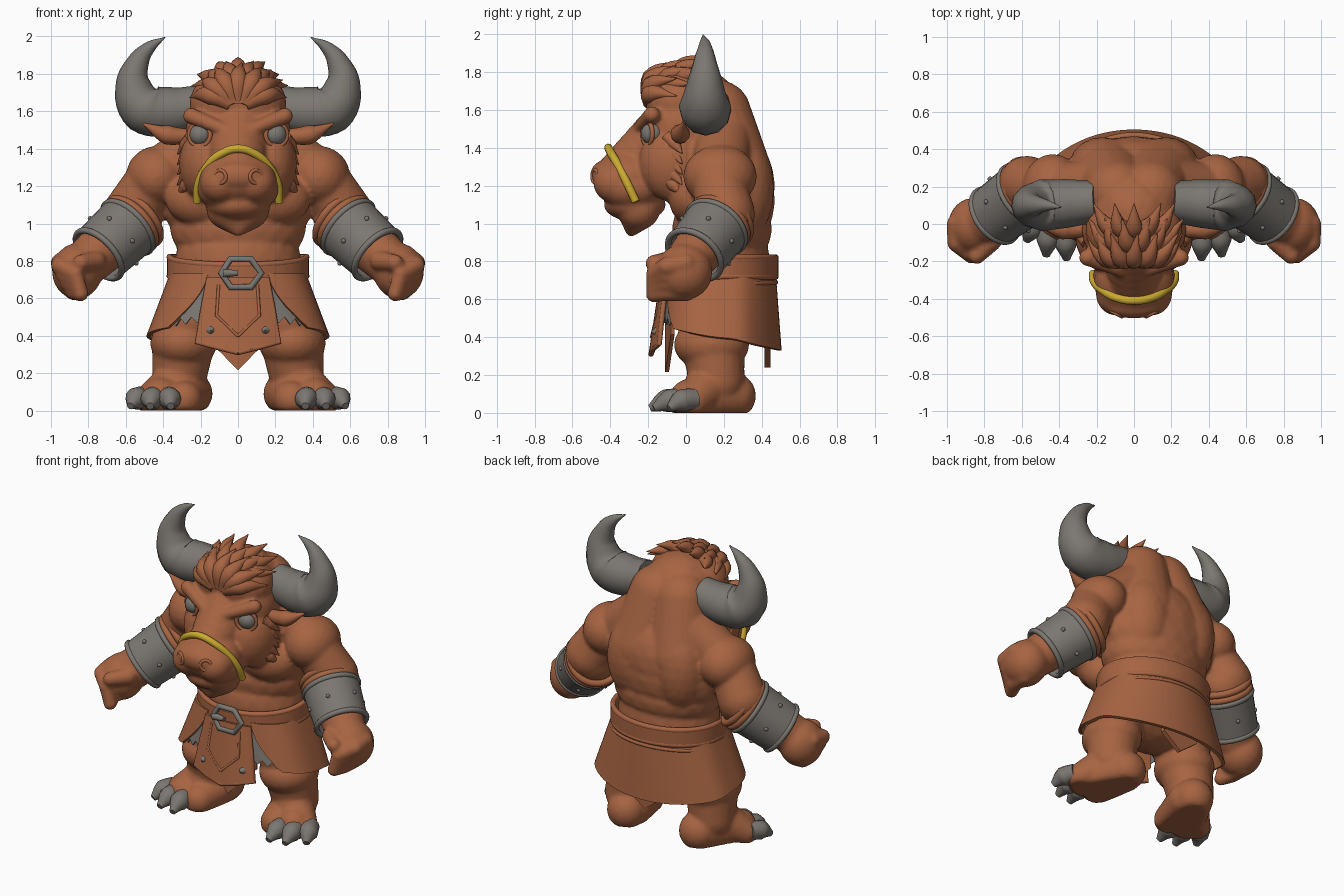
import bpy, bmesh
from math import sin, cos, pi, radians, copysign
from mathutils import Vector, Matrix

cube = bpy.data.objects.get("Cube")
if cube:
    bpy.data.objects.remove(cube)


def material(name, rgb):
    m = bpy.data.materials.new(name)
    m.use_nodes = True
    m.diffuse_color = (*rgb, 1)
    m.node_tree.nodes["Principled BSDF"].inputs["Base Color"].default_value = (*rgb, 1)
    return m


BROWN = material("hide_brown", (0.385, 0.127, 0.054))
GREY = material("horn_grey", (0.2, 0.183, 0.165))
YELLOW = material("strap_yellow", (0.6, 0.4, 0.03))


def add(name, mesh, mat, mirror=False, thick=0):
    """Link a mesh built in world space, optionally thickened and mirrored."""
    mesh.materials.clear()
    mesh.materials.append(mat)
    mesh.shade_smooth()
    ob = bpy.data.objects.new(name, mesh)
    bpy.context.collection.objects.link(ob)
    if thick:
        s = ob.modifiers.new("thickness", "SOLIDIFY")
        s.thickness, s.offset = thick, 0
    if mirror:
        ob.modifiers.new("mirror", "MIRROR")
    e = ob.modifiers.new("sharp_edges", "EDGE_SPLIT")
    e.split_angle = radians(42)
    return ob


def tube(name, pts, radii, mat, mirror=False, closed=False, sharp=False):
    """Round tube through points with a radius at each (or one for all)."""
    cu = bpy.data.curves.new(name, "CURVE")
    cu.dimensions, cu.bevel_depth, cu.bevel_resolution = "3D", 1, 4
    cu.resolution_u, cu.use_fill_caps = (1 if sharp else 6), True
    sp = cu.splines.new("BEZIER")
    sp.bezier_points.add(len(pts) - 1)
    sp.use_cyclic_u = closed
    for i, (bp, p) in enumerate(zip(sp.bezier_points, pts)):
        bp.co = p
        bp.radius = radii[i] if isinstance(radii, (list, tuple)) else radii
    for bp in sp.bezier_points:
        bp.handle_left_type = bp.handle_right_type = "VECTOR" if sharp else "AUTO"
    tmp = bpy.data.objects.new(name + "_path", cu)
    mesh = bpy.data.meshes.new_from_object(tmp)
    bpy.data.objects.remove(tmp)
    return add(name, mesh, mat, mirror)


def sheet(name, fn, nu, nv, mat, thick=0.02, mirror=False):
    """Thick surface from fn(u, v), both running 0 to 1."""
    bm = bmesh.new()
    g = [[bm.verts.new(fn(i / nu, j / nv)) for j in range(nv + 1)] for i in range(nu + 1)]
    for i in range(nu):
        for j in range(nv):
            bm.faces.new((g[i][j], g[i + 1][j], g[i + 1][j + 1], g[i][j + 1]))
    bmesh.ops.remove_doubles(bm, verts=bm.verts, dist=1e-4)
    bmesh.ops.recalc_face_normals(bm, faces=bm.faces)
    mesh = bpy.data.meshes.new(name)
    bm.to_mesh(mesh)
    bm.free()
    return add(name, mesh, mat, mirror, thick)


def ring(center, axis, r, n=20):
    q = Vector(axis).to_track_quat("Z", "Y")
    return [Vector(center) + q @ Vector((r * cos(2 * pi * i / n), r * sin(2 * pi * i / n), 0))
            for i in range(n)]


def ball(name, center, r, mat):
    bm = bmesh.new()
    bmesh.ops.create_icosphere(bm, subdivisions=3, radius=r, matrix=Matrix.Translation(center))
    mesh = bpy.data.meshes.new(name)
    bm.to_mesh(mesh)
    bm.free()
    return add(name, mesh, mat, True)


# Body: overlapping masses fused into one smooth skin
body = bmesh.new()


def blob(c, r, both=True):
    for s in ((1, -1) if both else (1,)):
        m = Matrix.Translation((c[0] * s, c[1], c[2])) @ Matrix.Diagonal((*r, 1))
        bmesh.ops.create_icosphere(body, subdivisions=3, radius=1, matrix=m)


def limb(a, ra, b, rb, both=True, n=7):
    for i in range(n):
        t = i / (n - 1)
        r = ra + (rb - ra) * t
        blob(Vector(a).lerp(Vector(b), t), (r, r, r), both)


# torso
blob((0, 0.2, 1.12), (0.41, 0.27, 0.3), False)
blob((0, 0.19, 0.97), (0.365, 0.265, 0.22), False)
blob((0, 0.18, 0.8), (0.34, 0.265, 0.26), False)
blob((0, 0.18, 0.58), (0.34, 0.25, 0.2), False)
blob((0, 0.22, 1.2), (0.34, 0.25, 0.3), False)
blob((0.18, 0.05, 1.13), (0.21, 0.14, 0.15))
blob((0.17, 0.3, 1.18), (0.18, 0.165, 0.28))
limb((0.09, 0.165, 1.58), 0.18, (0.14, 0.245, 1.25), 0.215, n=12)
limb((0.14, 0.2, 1.46), 0.16, (0.4, 0.18, 1.27), 0.145, n=10)
# head, muzzle and beard
blob((0, 0.05, 1.5), (0.275, 0.27, 0.33), False)
blob((0.07, -0.03, 1.64), (0.19, 0.185, 0.17))
blob((0.1, -0.03, 1.5), (0.18, 0.19, 0.2))
limb((0, -0.05, 1.5), 0.19, (0, -0.31, 1.29), 0.135, False)
blob((0, -0.3, 1.24), (0.215, 0.19, 0.155), False)
blob((0.08, -0.29, 1.19), (0.14, 0.17, 0.12))
blob((0.095, -0.37, 1.215), (0.11, 0.12, 0.11))
blob((0, -0.44, 1.255), (0.15, 0.065, 0.075), False)
blob((0, -0.27, 1.1), (0.175, 0.165, 0.09), False)
limb((0.055, -0.25, 1.08), 0.115, (0, -0.29, 0.96), 0.03)
blob((0.17, -0.06, 1.32), (0.145, 0.19, 0.21))
limb((0.07, -0.25, 1.5), 0.035, (0.25, -0.18, 1.575), 0.045)
# arms
blob((0.435, 0.18, 1.25), (0.165, 0.195, 0.165))
limb((0.49, 0.18, 1.18), 0.145, (0.57, 0.21, 1.05), 0.155)
limb((0.56, 0.19, 1.02), 0.155, (0.82, 0, 0.78), 0.125, n=10)
blob((0.86, -0.01, 0.745), (0.135, 0.15, 0.15))
for k in range(4):
    knuckle = (0.95 - 0.025 * k, -0.1, 0.775 - 0.045 * k)
    limb((0.95 - 0.025 * k, 0, 0.79 - 0.05 * k), 0.052, knuckle, 0.05)
    limb(knuckle, 0.05, (0.87 - 0.01 * k, -0.17, 0.73 - 0.035 * k), 0.042)
limb((0.76, -0.09, 0.8), 0.055, (0.84, -0.17, 0.79), 0.045)
# legs and feet
blob((0.265, 0.14, 0.48), (0.175, 0.185, 0.2))
blob((0.29, 0.135, 0.36), (0.18, 0.2, 0.14))
limb((0.295, 0.145, 0.33), 0.165, (0.315, 0.165, 0.17), 0.145)
limb((0.27, 0.245, 0.09), 0.125, (0.41, 0.02, 0.07), 0.11)
limb((0.25, 0.2, 0.09), 0.115, (0.29, 0, 0.06), 0.1)
limb((0.33, 0.12, 0.14), 0.13, (0.47, 0.04, 0.06), 0.085)
for v in body.verts:
    v.co.z = max(v.co.z, 0)
mesh = bpy.data.meshes.new("body")
body.to_mesh(mesh)
body.free()
skin = add("body", mesh, BROWN)
skin.modifiers.clear()
fuse = skin.modifiers.new("fuse", "REMESH")
fuse.mode, fuse.voxel_size, fuse.use_smooth_shade = "VOXEL", 0.013, True
relax = skin.modifiers.new("relax", "SMOOTH")
relax.factor, relax.iterations = 0.5, 4

# Horns and ears
tube("horn", [(0.2, 0.12, 1.63), (0.36, 0.11, 1.6), (0.5, 0.1, 1.62), (0.56, 0.1, 1.74),
              (0.535, 0.1, 1.86), (0.475, 0.1, 1.94), (0.39, 0.09, 1.995)],
     [0.11, 0.13, 0.138, 0.096, 0.06, 0.034, 0.003], GREY, True)
tube("ear", [(0.27, -0.03, 1.465), (0.38, -0.03, 1.475), (0.51, -0.01, 1.535)],
     [0.04, 0.052, 0.004], BROWN, True)

# Face details
ball("eye", (0.2, -0.178, 1.475), 0.06, GREY)
tube("eyelid", ring((0.205, -0.203, 1.475), (0.45, -1, 0), 0.062), 0.012, BROWN, True, True)
tube("nostril", ring((0.095, -0.48, 1.25), (0.5, -1, 0), 0.034, 10), 0.01, BROWN, True, True)
half = [(0.095, -0.395, 1.37), (0.165, -0.357, 1.305), (0.212, -0.312, 1.215), (0.22, -0.265, 1.115)]
strap = [(-x, y, z) for x, y, z in reversed(half)] + [(0, -0.41, 1.4)] + half
tube("muzzle_strap", strap, 0.022, YELLOW)

# Mane: fans of locks lying back over the crown, plus cheek fur
for row in range(3):
    for i in range(7 - row):
        a = (i - (6 - row) / 2) * 0.5
        x, lift = sin(a), cos(a)
        y = -0.19 + 0.08 * row
        tube("mane_lock", [(0.04 * x, y, 1.64 + 0.06 * row),
                           (0.15 * x, y + 0.01, 1.68 + 0.09 * lift + 0.025 * row),
                           (0.26 * x + 0.02 * (i % 2), y + 0.14, 1.66 + 0.2 * lift + 0.015 * row)],
             [0.04, 0.052, 0.002], BROWN)
for i in range(5):
    z = 1.2 + 0.055 * i
    tube("cheek_fur", [(0.25, -0.1, z + 0.04), (0.28, -0.06, z), (0.325, -0.02, z - 0.05)],
         [0.035, 0.035, 0.002], BROWN, True)

# Bracers with rims, studs and leather bands
start, end = Vector((0.59, 0.16, 0.98)), Vector((0.745, 0.045, 0.835))
axis = end - start


def bracer(u, v):
    return ring(start.lerp(end, v), axis, 0.168 - 0.012 * v, 28)[round(u * 28) % 28]


sheet("bracer", bracer, 28, 3, GREY, 0.02, True)
for t in (0, 1):
    tube("bracer_rim", ring(start.lerp(end, t), axis, 0.171 - 0.012 * t), 0.017, GREY, True, True)
for t in (-0.13, -0.3):
    tube("arm_band", ring(start.lerp(end, t), axis, 0.163), 0.022, BROWN, True, True)
for p in ring(start.lerp(end, 0.5), axis, 0.172, 6):
    ball("bracer_stud", p, 0.013, GREY)

# Toe claws
for base, tip in (((0.37, -0.01), (0.36, -0.19)), ((0.45, 0.01), (0.47, -0.17)),
                  ((0.51, 0.05), (0.575, -0.09))):
    mid = Vector(base).lerp(Vector(tip), 0.55)
    tube("toe_claw", [(*base, 0.072), (*mid, 0.062), (*tip, 0.024)],
         [0.056, 0.061, 0.02], GREY, True)


# Belt; waist(a) runs round the hips from the front, power < 1 squares it off
def waist(a, rx, ry, z, power=1):
    s, c = (copysign(abs(f) ** power, f) for f in (sin(a), cos(a)))
    return (rx * s, 0.185 - ry * c, z)


def belt(u, v):
    a = 2 * pi * u
    return waist(a, 0.365, 0.288, 0.77 - 0.042 * max(cos(a), 0) + (v - 0.5) * 0.1)


sheet("belt", belt, 48, 2, BROWN, 0.03)
for v in (0, 1):
    tube("belt_edge", [belt(i / 24, v) for i in range(24)], 0.017, BROWN, closed=True)
tube("hip_cord", [waist(2 * pi * i / 24, 0.375, 0.29, 0.67 - 0.02 * cos(2 * pi * i / 24))
                  for i in range(24)], 0.012, BROWN, closed=True)
hexagon = [(-0.09, 0.735), (-0.04, 0.81), (0.07, 0.81), (0.125, 0.735), (0.07, 0.66), (-0.04, 0.66)]
tube("buckle", [(x, -0.14, z) for x, z in hexagon], 0.018, GREY, closed=True, sharp=True)
tube("buckle_prong", [(-0.08, -0.145, 0.735), (0, -0.15, 0.735)], [0.024, 0.014], GREY)


# Skirt, open at the front over torn grey cloth
def skirt(u, v):
    a0 = 0.33 + 0.44 * v * v
    a = a0 + (2 * pi - 2 * a0) * u
    hem = 0.395 + 0.065 * cos(a)
    return waist(a, 0.355 + 0.125 * v, 0.28 + 0.03 * v, 0.73 + (hem - 0.73) * v,
                 0.72 if cos(a) > 0 else 1 - 0.28 * sin(a) ** 8)


def cloth(u, v):
    hem = 0.445 + 0.035 * (round(u * 8) % 2) + 0.03 * (1 - u)
    return waist(0.2 + 0.68 * u, 0.35 + 0.1 * v, 0.278 + 0.022 * v, 0.71 + (hem - 0.71) * v, 0.72)


sheet("skirt", skirt, 60, 8, BROWN)
sheet("torn_cloth", cloth, 8, 4, GREY, 0.01, True)


# Front flaps and tail cloth
def flap(u, v):
    s = 2 * u - 1
    x = s * (0.155 + 0.065 * v)
    return (x, -0.125 - 0.06 * v + 0.9 * x * x, 0.71 - v * (0.4 - 0.055 * abs(s)))


def under_flap(u, v):
    s = 2 * u - 1
    return (s * 0.19, -0.1 + 0.03 * abs(s), 0.6 - v * (0.385 - 0.2 * abs(s)))


def tail_cloth(u, v):
    s = 2 * u - 1
    return (s * 0.13, 0.43, 0.5 - v * (0.26 - 0.1 * abs(s)))


sheet("front_flap", flap, 12, 4, BROWN, 0.025)
sheet("under_flap", under_flap, 8, 2, BROWN)
sheet("tail_cloth", tail_cloth, 8, 2, BROWN, 0.03)
edge = [flap(1, 0), flap(1, 0.5), flap(1, 1), flap(0.75, 1), flap(0.5, 1)]
tube("flap_border", edge, 0.014, BROWN, True, sharp=True)
tube("flap_stitch", [Vector(flap(u, v)) + Vector((0, -0.01, 0))
                     for u, v in ((0.82, 0.1), (0.8, 0.55), (0.5, 0.78))], 0.009, BROWN, True, sharp=True)
tube("flap_stud", [Vector(flap(0.85, 0.78)) - Vector((0, 0.03, 0)), flap(0.85, 0.78)],
     [0.004, 0.03], GREY, True)
